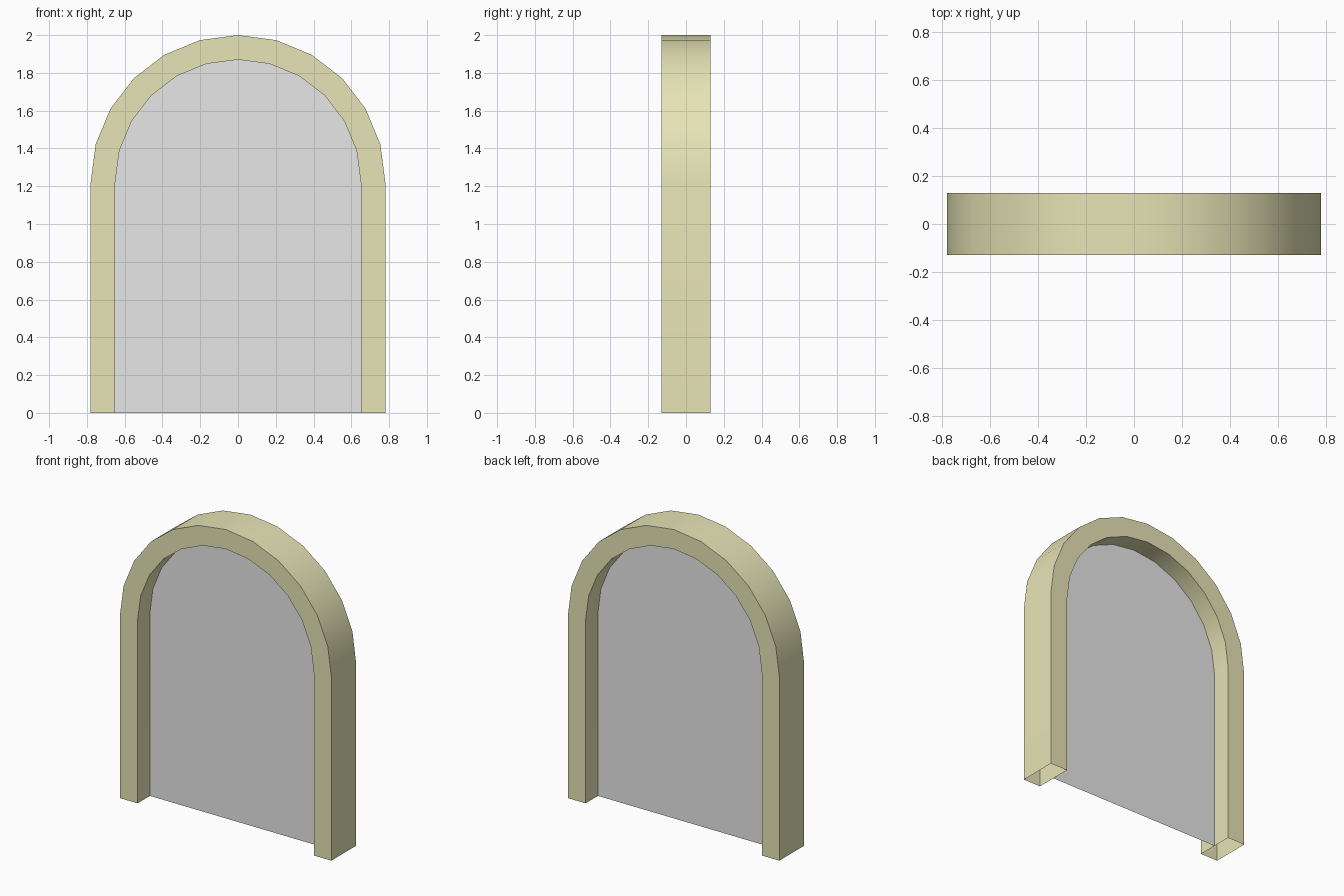
import bpy, bmesh, math

if "Cube" in bpy.data.objects:
    bpy.data.objects.remove(bpy.data.objects["Cube"])

R_OUT, R_IN = 0.78, 0.65      # outer and inner half widths
SPRING = 1.22                 # height where the arch begins
HALF_DEPTH = 0.13
SEGMENTS = 12


def material(name, rgb):
    m = bpy.data.materials.new(name)
    m.diffuse_color = (*rgb, 1.0)
    m.use_nodes = True
    m.node_tree.nodes["Principled BSDF"].inputs["Base Color"].default_value = m.diffuse_color
    return m


def arch(radius):
    """Outline (x, z) from the right foot over the top to the left foot."""
    arc = [(radius * math.cos(math.pi * i / SEGMENTS),
            SPRING + radius * math.sin(math.pi * i / SEGMENTS))
           for i in range(SEGMENTS + 1)]
    return [(radius, 0.0)] + arc + [(-radius, 0.0)]


def finish(bm, name, mat):
    mesh = bpy.data.meshes.new(name)
    bm.to_mesh(mesh)
    bm.free()
    mesh.materials.append(mat)
    obj = bpy.data.objects.new(name, mesh)
    bpy.context.collection.objects.link(obj)
    return obj


stone = material("pale sandstone", (0.80, 0.78, 0.47))
grey = material("light grey", (0.80, 0.80, 0.80))

# Arched frame: a square section swept along the arch, open under the feet
bm = bmesh.new()
rings = []
for (xo, zo), (xi, zi) in zip(arch(R_OUT), arch(R_IN)):
    section = [(xo, -HALF_DEPTH, zo), (xo, HALF_DEPTH, zo),
               (xi, HALF_DEPTH, zi), (xi, -HALF_DEPTH, zi)]
    rings.append([bm.verts.new(p) for p in section])
for a, b in zip(rings, rings[1:]):
    for k in range(4):
        n = (k + 1) % 4
        bm.faces.new((a[k], a[n], b[n], b[k]))
bmesh.ops.recalc_face_normals(bm, faces=bm.faces)
frame = finish(bm, "arch_frame", stone)
bpy.context.view_layer.objects.active = frame
frame.select_set(True)
bpy.ops.object.shade_smooth_by_angle(angle=math.radians(30))

# Flat panel filling the opening, midway through the frame
bm = bmesh.new()
bm.faces.new([bm.verts.new((x, 0.0, z)) for x, z in arch(R_IN)])
bm.normal_update()
for f in bm.faces:
    if f.normal.y > 0:
        f.normal_flip()
finish(bm, "door_panel", grey)
